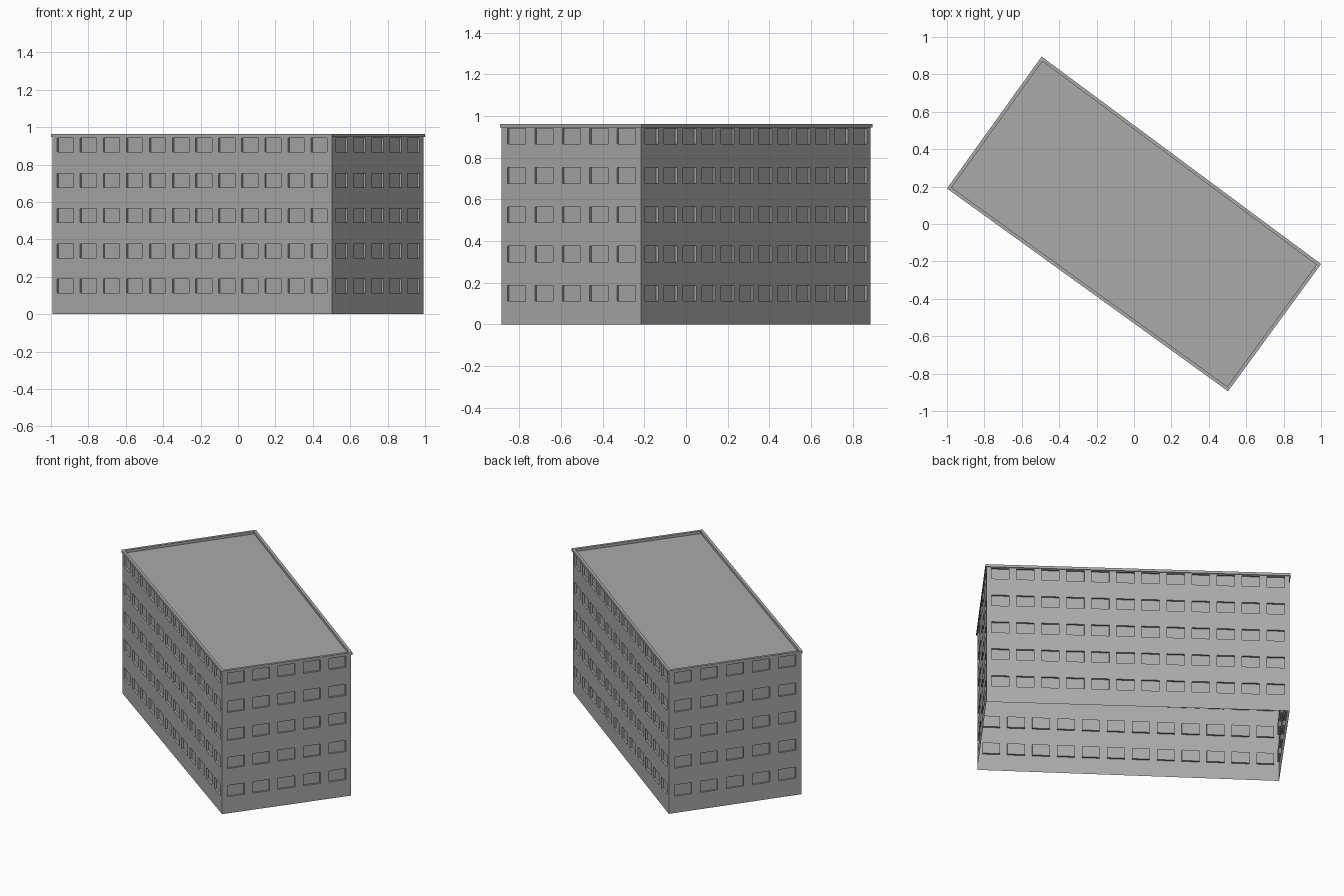
import bpy
import bmesh
from mathutils import Vector

cube = bpy.data.objects.get("Cube")
if cube:
    bpy.data.objects.remove(cube, do_unlink=True)

# Overall sizes
CORNERS = [Vector(c) for c in ((-1, 0.19), (0.503, -0.894), (1, -0.214), (-0.494, 0.895))]
EAVE, TOP = 0.946, 0.963
OVERHANG, PARAPET = 0.006, 0.018
FLOORS, SILL, STOREY, WINDOW_HEIGHT = 5, 0.112, 0.1885, 0.075
RECESS = 0.013

grey = bpy.data.materials.new("concrete_grey")
grey.use_nodes = True
COLOUR = (0.4, 0.4, 0.4, 1)
grey.diffuse_color = COLOUR
grey.node_tree.nodes["Principled BSDF"].inputs["Base Color"].default_value = COLOUR


def finish(name, bm):
    mesh = bpy.data.meshes.new(name)
    bm.to_mesh(mesh)
    bm.free()
    mesh.materials.append(grey)
    obj = bpy.data.objects.new(name, mesh)
    bpy.context.collection.objects.link(obj)
    return obj


def inset_outline(distance):
    """Move every corner of the plan inwards by a distance from both sides."""
    result = []
    for i, corner in enumerate(CORNERS):
        to_next = (CORNERS[(i + 1) % 4] - corner).normalized()
        to_last = (CORNERS[i - 1] - corner).normalized()
        result.append(corner + (to_next + to_last) * distance)
    return result


def cuts(start, pitch, width, count, end):
    """Alternating start and stop of each opening, closed by both ends."""
    values = [0]
    for i in range(count):
        values += [start + i * pitch, start + i * pitch + width]
    return values + [end]


def make_wall(name, a, b, columns):
    """Single-skin wall with a grid of recessed window panes."""
    us = cuts(*columns, 1)
    zs = cuts(SILL, STOREY, WINDOW_HEIGHT, FLOORS, EAVE)
    bm = bmesh.new()
    grid = [[bm.verts.new((*a.lerp(b, u), z)) for u in us] for z in zs]
    panes = []
    for r in range(len(zs) - 1):
        for c in range(len(us) - 1):
            face = bm.faces.new((grid[r][c], grid[r][c + 1],
                                 grid[r + 1][c + 1], grid[r + 1][c]))
            if r % 2 and c % 2:
                panes.append(face)
    along = (b - a).normalized()
    inward = Vector((-along.y, along.x, 0))
    pushed = bmesh.ops.extrude_discrete_faces(bm, faces=panes)["faces"]
    verts = list({v for f in pushed for v in f.verts})
    bmesh.ops.translate(bm, verts=verts, vec=inward * RECESS)
    finish(name, bm)


# Four walls, long and short ones alternating
LONG = (0.0165, 0.0826, 0.0584, 12)
SHORT = (0.042, 0.1965, 0.13, 5)
plan = inset_outline(OVERHANG)
for i, name in enumerate(("front_wall", "right_end_wall", "back_wall", "left_end_wall")):
    make_wall(name, plan[i], plan[(i + 1) % 4], SHORT if i % 2 else LONG)

# Roof with overhanging parapet, as rings from the wall top to the roof deck
bm = bmesh.new()
rings = []
for distance, z in ((OVERHANG, EAVE), (0, EAVE), (0, TOP), (PARAPET, TOP), (PARAPET, EAVE)):
    rings.append([bm.verts.new((*p, z)) for p in inset_outline(distance)])
for low, high in zip(rings, rings[1:]):
    for i in range(4):
        j = (i + 1) % 4
        bm.faces.new((low[i], low[j], high[j], high[i]))
bm.faces.new(rings[-1])
finish("roof_and_parapet", bm)
